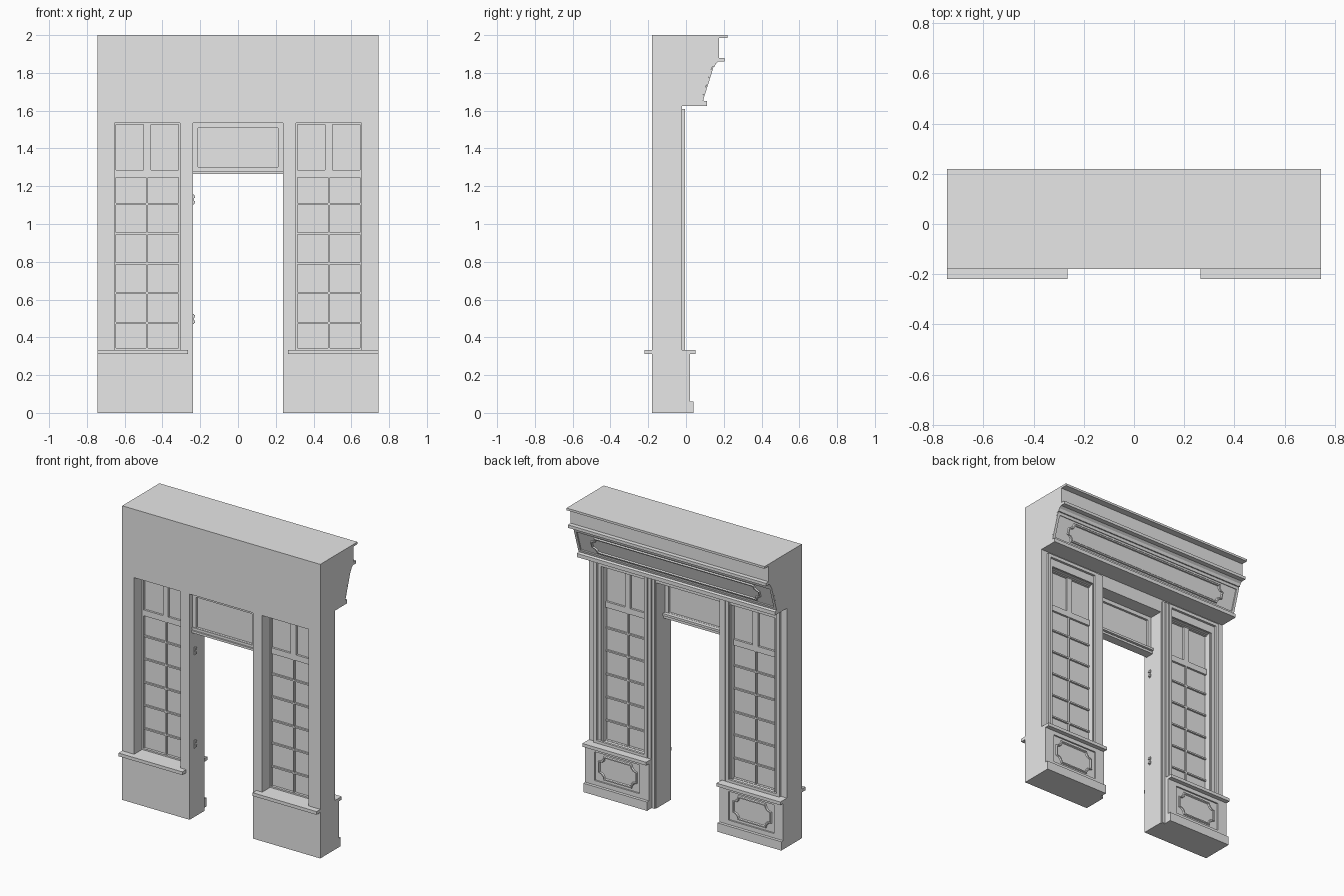
import bpy, bmesh, math
from mathutils import Matrix

if "Cube" in bpy.data.objects:
    bpy.data.objects.remove(bpy.data.objects["Cube"], do_unlink=True)

grey = bpy.data.materials.new("plain_grey")
grey.use_nodes = True
grey.diffuse_color = (0.8, 0.8, 0.8, 1)
grey.node_tree.nodes["Principled BSDF"].inputs["Base Color"].default_value = (0.8, 0.8, 0.8, 1)

HALF = 0.745      # half the overall width
FRONT = -0.18     # wall face at the front
REAR = -0.02      # wall face at the back
HEAD = 1.535      # top of all openings


def finish(name, bm):
    bmesh.ops.recalc_face_normals(bm, faces=bm.faces)
    mesh = bpy.data.meshes.new(name)
    bm.to_mesh(mesh)
    bm.free()
    mesh.materials.append(grey)
    ob = bpy.data.objects.new(name, mesh)
    bpy.context.collection.objects.link(ob)
    return ob


def boxes(name, spans):
    """One object from several (x0, x1, y0, y1, z0, z1) boxes."""
    bm = bmesh.new()
    for x0, x1, y0, y1, z0, z1 in spans:
        m = Matrix.Translation(((x0 + x1) / 2, (y0 + y1) / 2, (z0 + z1) / 2))
        m = m @ Matrix.Diagonal((abs(x1 - x0), y1 - y0, z1 - z0, 1))
        bmesh.ops.create_cube(bm, size=1, matrix=m)
    return finish(name, bm)


def frame(name, x0, x1, z0, z1, w, y0, y1):
    """Rectangular ring of four bars of width w."""
    x0, x1 = min(x0, x1), max(x0, x1)
    return boxes(name, [(x0, x0 + w, y0, y1, z0, z1), (x1 - w, x1, y0, y1, z0, z1),
                        (x0 + w, x1 - w, y0, y1, z0, z0 + w),
                        (x0 + w, x1 - w, y0, y1, z1 - w, z1)])


def extrude_profile(name, points):
    """Extrude a (y, z) profile across the full width."""
    bm = bmesh.new()
    face = bm.faces.new([bm.verts.new((-HALF, y, z)) for y, z in points])
    out = bmesh.ops.extrude_face_region(bm, geom=[face])
    moved = [v for v in out["geom"] if isinstance(v, bmesh.types.BMVert)]
    bmesh.ops.translate(bm, verts=moved, vec=(2 * HALF, 0, 0))
    return finish(name, bm)


def notched_moulding(name, hw, hh, n, location, tilt=0):
    """Raised bead following a rectangle with cut corners."""
    corner = [(hw, hh - n), (hw - n * 0.5, hh - n * 0.85),
              (hw - n * 0.85, hh - n * 0.5), (hw - n, hh)]
    pts = []
    for sx, sz in ((1, 1), (-1, 1), (-1, -1), (1, -1)):
        quarter = [(sx * x, sz * z) for x, z in corner]
        pts += quarter if sx * sz > 0 else quarter[::-1]
    bm = bmesh.new()
    loops = []
    for scale, y in ((0.008, 0), (0.004, 0.008), (-0.004, 0.008), (-0.008, 0)):
        loops.append([bm.verts.new((x * (1 + scale / hw), y, z * (1 + scale / hh)))
                      for x, z in pts])
    for a, b in zip(loops, loops[1:]):
        for i in range(len(pts)):
            j = (i + 1) % len(pts)
            bm.faces.new((a[i], a[j], b[j], b[i]))
    # closed underneath so the bead is solid
    for i in range(len(pts)):
        j = (i + 1) % len(pts)
        bm.faces.new((loops[-1][i], loops[-1][j], loops[0][j], loops[0][i]))
    ob = finish(name, bm)
    ob.location = location
    ob.rotation_euler.x = tilt
    return ob


# Header wall and cornice
boxes("header_wall", [(-HALF, HALF, FRONT, REAR, HEAD, 1.63)])
extrude_profile("cornice", [
    (FRONT, 1.625), (0.11, 1.625), (0.11, 1.65), (0.082, 1.655), (0.137, 1.83),
    (0.15, 1.83), (0.157, 1.848), (0.172, 1.86), (0.205, 1.86), (0.205, 1.88),
    (0.175, 1.88), (0.175, 1.985), (0.22, 1.985), (0.22, 2.0), (FRONT, 2.0)])

# Sloping sign board with a border and a notched bead
tilt = -math.atan2(0.055, 0.175)
border = frame("sign_border", -HALF, HALF, 0, 0.183, 0.018, -0.008, 0)
border.location = (0, 0.09, 1.653)
border.rotation_euler.x = tilt
notched_moulding("sign_moulding", 0.63, 0.055, 0.035, (0, 0.1095, 1.7425), tilt)

# Mirrored side bays
for side, s in (("left", 1), ("right", -1)):
    def X(*spans):
        return [(s * a, s * b, *rest) for a, b, *rest in spans]

    # Wall piers either side of the window
    boxes(side + "_outer_pier", X((0.655, HALF, FRONT, REAR, 0, 1.63)))
    boxes(side + "_inner_pier", X((0.238, 0.308, FRONT, REAR, 0, 1.63)))
    boxes(side + "_door_casing", X((0.245, 0.262, REAR, -0.01, 0, 1.61),
                                   (0.268, 0.29, REAR, -0.006, 0.33, 1.61)))

    # Stall riser with plinth, recessed panel and sills
    boxes(side + "_base", X((0.265, HALF, FRONT, 0.01, 0, 0.32)))
    boxes(side + "_base_border", X(
        (0.265, 0.335, 0.01, 0.02, 0.06, 0.315), (0.675, HALF, 0.01, 0.02, 0.06, 0.315),
        (0.335, 0.675, 0.01, 0.02, 0.06, 0.09), (0.335, 0.675, 0.01, 0.02, 0.285, 0.315)))
    notched_moulding(side + "_base_moulding", 0.14, 0.075, 0.04, (s * 0.505, 0.01, 0.1875))
    boxes(side + "_plinth", X((0.265, HALF, 0.0, 0.04, 0, 0.06)))
    boxes(side + "_sill", X((0.265, HALF, -0.22, 0.05, 0.312, 0.334)))

    # Stepped surround behind the window
    frame(side + "_surround", s * 0.295, s * 0.70, 0.33, 1.61, 0.022, REAR, -0.004)
    frame(side + "_surround_step", s * 0.306, s * 0.657, 0.33, 1.545, 0.012, -0.06, -0.03)

    # Window sash, glazing bars and glass
    frame(side + "_window_frame", s * 0.305, s * 0.657, 0.333, 1.537, 0.011, -0.095, -0.055)
    bars = [(0.316, 0.646, -0.092, -0.058, 1.245, 1.285),
            (0.461, 0.501, -0.092, -0.058, 1.285, 1.53),
            (0.476, 0.486, -0.09, -0.06, 0.34, 1.245)]
    bars += [(0.316, 0.646, -0.09, -0.06, z - 0.005, z + 0.005)
             for z in (0.476, 0.634, 0.79, 0.95, 1.105)]
    boxes(side + "_glazing_bars", X(*bars))
    boxes(side + "_glass", X((0.31, 0.65, -0.078, -0.072, 0.34, 1.53)))

# Transom light over the doorway
frame("transom_frame", -0.238, 0.238, 1.275, HEAD, 0.026, -0.15, -0.115)
boxes("transom_glass", [(-0.215, 0.215, -0.135, -0.13, 1.3, 1.512)])
boxes("transom_rail", [(-0.238, 0.238, -0.16, -0.10, 1.265, 1.28),
                       (-0.238, 0.238, -0.155, -0.09, 1.285, 1.30)])

# Latch plates on the door jamb
for name, z in (("upper_latch", 1.13), ("lower_latch", 0.497)):
    boxes(name, [(-0.24, -0.234, -0.135, -0.12, z - 0.027, z + 0.027),
                 (-0.238, -0.228, -0.135, -0.115, z + 0.008, z + 0.022),
                 (-0.238, -0.228, -0.135, -0.115, z - 0.022, z - 0.008)])
